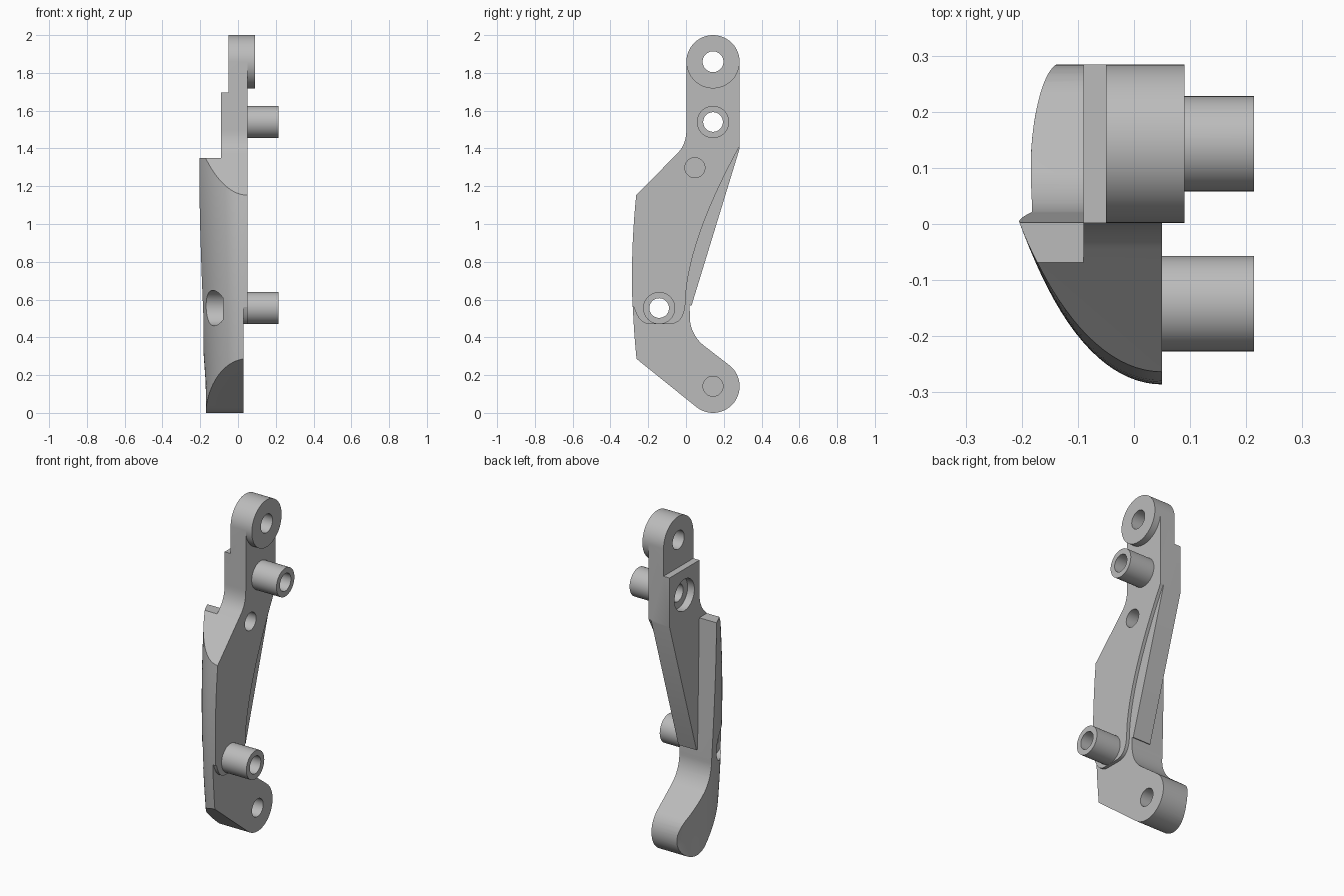
import bpy, bmesh, math

cube = bpy.data.objects.get("Cube")
if cube:
    bpy.data.objects.remove(cube, do_unlink=True)

grey = bpy.data.materials.new("plain grey")
grey.use_nodes = True
grey.diffuse_color = (0.5, 0.5, 0.5, 1)
grey.node_tree.nodes["Principled BSDF"].inputs["Base Color"].default_value = (0.5, 0.5, 0.5, 1)


def finish(bm, name):
    bmesh.ops.recalc_face_normals(bm, faces=bm.faces)
    mesh = bpy.data.meshes.new(name)
    bm.to_mesh(mesh)
    bm.free()
    mesh.materials.append(grey)
    ob = bpy.data.objects.new(name, mesh)
    bpy.context.collection.objects.link(ob)
    return ob


def prism(name, outline, x0, x1):
    """Extrude a (y, z) outline along x."""
    bm = bmesh.new()
    face = bm.faces.new([bm.verts.new((x0, y, z)) for y, z in outline])
    new = bmesh.ops.extrude_face_region(bm, geom=[face])["geom"]
    bmesh.ops.translate(bm, vec=(x1 - x0, 0, 0),
                        verts=[v for v in new if isinstance(v, bmesh.types.BMVert)])
    return finish(bm, name)


def arc(centre, r, a0, a1, n):
    angles = [math.radians(a0 + (a1 - a0) * i / n) for i in range(n + 1)]
    return [(centre[0] + r * math.cos(a), centre[1] + r * math.sin(a)) for a in angles]


def rod(name, centre, r, x0, x1, sides=48):
    return prism(name, arc(centre, r, 0, 360, sides)[:-1], x0, x1)


def rect(y0, z0, y1, z1):
    return [(y0, z0), (y1, z0), (y1, z1), (y0, z1)]


def combine(ob, other, operation):
    mod = ob.modifiers.new("combine", "BOOLEAN")
    mod.operation = operation
    mod.solver = "EXACT"
    mod.object = other
    bpy.context.view_layer.objects.active = ob
    bpy.ops.object.modifier_apply(modifier=mod.name)
    bpy.data.objects.remove(other, do_unlink=True)


def curve(p, q, r, n):
    pts = []
    for i in range(n + 1):
        t = i / n
        pts.append(tuple((1 - t) ** 2 * a + 2 * t * (1 - t) * b + t * t * c
                         for a, b, c in zip(p, q, r)))
    return pts


EYE, FOOT, R = (0.143, 1.859), (0.143, 0.141), 0.141
UPPER, LOWER, PIN = (0.143, 1.54), (-0.142, 0.555), (0.047, 1.298)

# Rounded outer skin, lofted upward from elliptical sections
bm = bmesh.new()
rings = []
LEVELS, STEPS = 24, 32
for k in range(LEVELS + 1):
    z = -0.1 + 1.6 * k / LEVELS
    t = max(0, (z - 0.14) / 1.21)
    yc, width = 0.1 + 0.2 * t, 0.22 + 0.085 * t
    front = -0.286 + 0.12 * (z - 0.72) ** 2
    depth = yc - front
    end = math.acos((yc - 0.32) / depth)
    pts = [(0.12, front)]
    for i in range(STEPS + 1):
        a = end * i / STEPS
        pts.append((0.05 - width * math.sin(a), yc - depth * math.cos(a)))
    pts.append((0.12, 0.32))
    rings.append([bm.verts.new((x, y, z)) for x, y in pts])
for lo, hi in zip(rings, rings[1:]):
    for i in range(len(lo)):
        j = (i + 1) % len(lo)
        bm.faces.new((lo[i], lo[j], hi[j], hi[i]))
bm.faces.new(rings[0])
bm.faces.new(rings[-1])
bracket = finish(bm, "bracket")

# Side outline of the rib and the foot
outline = [(-0.35, 1.065), (-0.069, 1.35), (0.003, 1.35)]
outline += arc((0.216, 0.51), 0.196, 177, 230, 14)
outline += arc(FOOT, R, 50, -129, 32)
outline += [(-0.35, 0.357)]
combine(bracket, prism("rib_outline", outline, -0.4, 0.08), "INTERSECT")

# Flat plate running up to the top eye
plate = [(0.284, 1.859), (0.284, 1.4), (0.029, 0.567), (-0.05, 0.6), (-0.069, 1.35)]
plate += curve((-0.045, 1.375), (0.002, 1.42), (0.002, 1.5), 10)
plate += [(0.002, 1.859)]
combine(bracket, prism("plate", plate, -0.09, 0.09), "UNION")
combine(bracket, prism("face_trim", rect(-1, -1, 1, 3), 0.05, 0.5), "DIFFERENCE")

# Shallow step along the back edge and around the foot
step = curve((0.288, 1.42), (0.03, 0.95), (0, 0.64), 20)
step += curve((-0.003, 0.58), (-0.01, 0.47), (-0.09, 0.47), 8)
step += curve((-0.19, 0.47), (-0.25, 0.47), (-0.275, 0.56), 8)
step += [(-0.4, 0.56), (-0.4, -0.1), (0.4, -0.1), (0.4, 1.42)]
combine(bracket, prism("step_trim", step, 0.03, 0.3), "DIFFERENCE")

# Top eye, thinned on the outer side
combine(bracket, rod("top_eye", EYE, R, -0.088, 0.09, 64), "UNION")
combine(bracket, prism("eye_trim", rect(-0.5, 1.695, 0.5, 2.2), -0.5, -0.05), "DIFFERENCE")

# Tubular pegs, with counterbored holes through them
for spot, bore_floor in ((UPPER, -0.045), (LOWER, -0.08)):
    combine(bracket, rod("peg", spot, 0.085, -0.01, 0.214), "UNION")
    combine(bracket, rod("peg_hole", spot, 0.052, -0.5, 0.5), "DIFFERENCE")
    combine(bracket, rod("counterbore", spot, 0.094, -0.5, bore_floor), "DIFFERENCE")
combine(bracket, rod("eye_hole", EYE, 0.055, -0.5, 0.5), "DIFFERENCE")

# Blind pin holes
for spot in (PIN, FOOT):
    combine(bracket, rod("pin_hole", spot, 0.053, -0.05, 0.5), "DIFFERENCE")

bpy.ops.object.select_all(action="DESELECT")
bracket.select_set(True)
bpy.context.view_layer.objects.active = bracket
bpy.ops.object.shade_smooth_by_angle(angle=math.radians(25))
